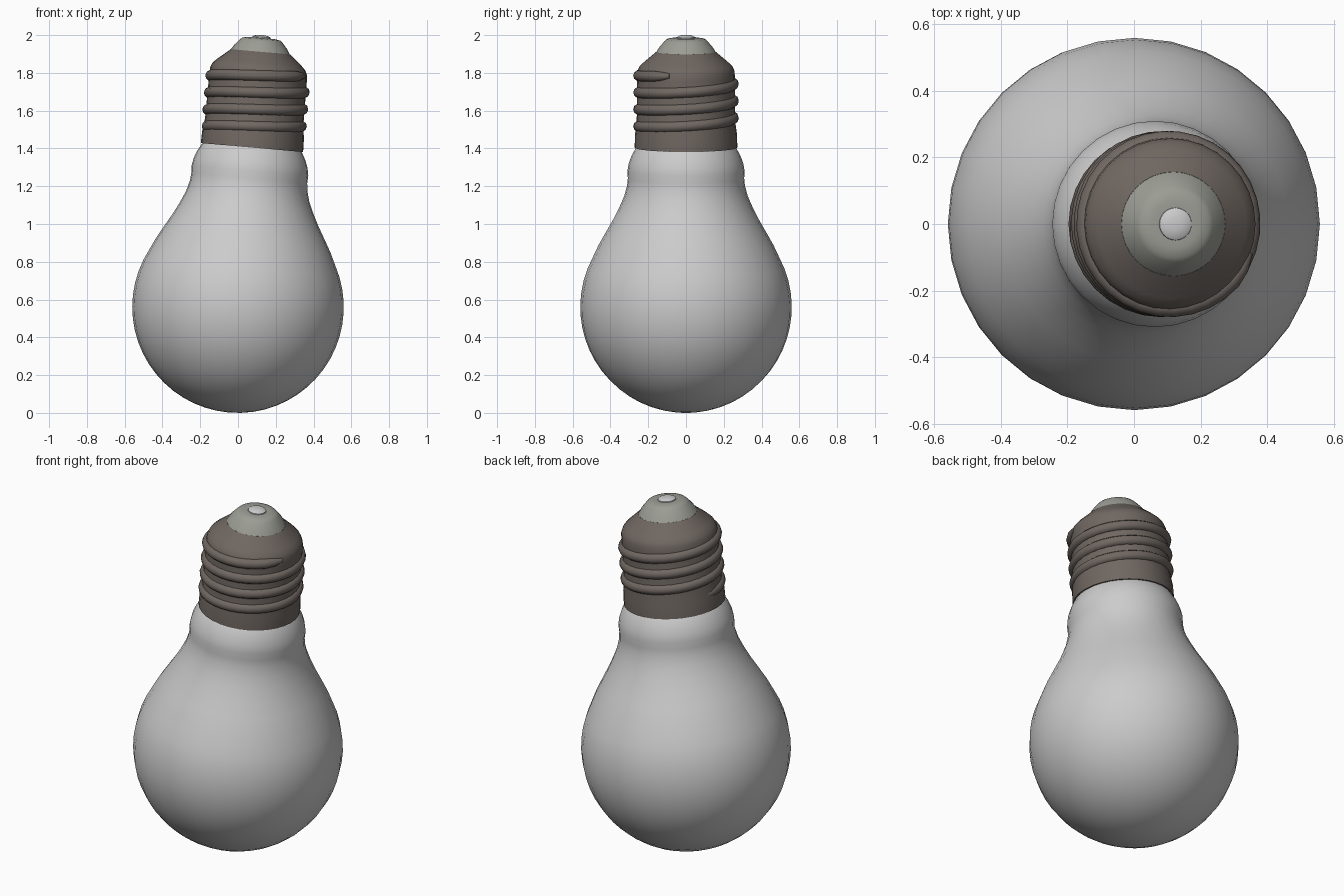
import bpy, bmesh, math
from mathutils import Matrix

if "Cube" in bpy.data.objects:
    bpy.data.objects.remove(bpy.data.objects["Cube"])

# Whole lamp leans about the centre of the globe
R = 0.56
LEAN = Matrix.Translation((0, 0, R)) @ Matrix.Rotation(math.radians(5), 4, 'Y')


def material(name, color):
    m = bpy.data.materials.new(name)
    m.diffuse_color = (*color, 1)
    m.use_nodes = True
    m.node_tree.nodes["Principled BSDF"].inputs["Base Color"].default_value = m.diffuse_color
    return m


def finish(name, bm, mat=None, angle=35):
    bmesh.ops.recalc_face_normals(bm, faces=bm.faces)
    me = bpy.data.meshes.new(name)
    bm.to_mesh(me)
    bm.free()
    ob = bpy.data.objects.new(name, me)
    bpy.context.collection.objects.link(ob)
    me.transform(LEAN)
    if mat:
        me.materials.append(mat)
    bpy.ops.object.select_all(action='DESELECT')
    ob.select_set(True)
    bpy.context.view_layer.objects.active = ob
    bpy.ops.object.shade_smooth_by_angle(angle=math.radians(angle))
    return ob


def lathe(name, profile, mat=None, segs=32, angle=35):
    """Spin (radius, height) points round the lamp axis."""
    bm = bmesh.new()
    vs = [bm.verts.new((r, 0, h)) for r, h in profile]
    es = [bm.edges.new(p) for p in zip(vs, vs[1:])]
    bmesh.ops.spin(bm, geom=vs + es, cent=(0, 0, 0), axis=(0, 0, 1),
                   angle=math.tau, steps=segs, use_merge=True)
    bmesh.ops.remove_doubles(bm, verts=bm.verts, dist=1e-5)
    return finish(name, bm, mat, angle)


metal = material("dark_metal", (0.16, 0.135, 0.12))
ceramic = material("grey_insulator", (0.33, 0.34, 0.30))

# Glass: round globe flowing into a collared neck
globe = [(R * math.sin(a), -R * math.cos(a))
         for a in (math.radians(118 * i / 18) for i in range(19))]
neck = [(0.463, 0.33), (0.425, 0.397), (0.386, 0.465), (0.353, 0.53),
        (0.327, 0.59), (0.312, 0.645), (0.308, 0.685), (0.31, 0.725),
        (0.303, 0.765), (0.288, 0.805), (0.266, 0.845), (0.245, 0.87), (0, 0.87)]
lathe("glass_bulb", globe + neck)

# Screw base: skirt, threaded wall and rounded shoulder
lathe("screw_base", [(0, 0.848), (0.272, 0.848), (0.27, 0.92), (0.261, 0.98),
                     (0.259, 1.22), (0.257, 1.255), (0.247, 1.278),
                     (0.225, 1.30), (0.157, 1.357), (0, 1.357)], metal)

# Raised thread: one right-handed helix with tapered ends
bm = bmesh.new()
start, sweep, pitch, sides = math.radians(135), math.radians(1285), 0.09, 10
steps = 115
rings = []
for i in range(steps + 1):
    t = i / steps
    a = start + sweep * t
    h = 1.487 - R + pitch * sweep * t / math.tau
    k = max(0.3, min(1, i / 5, (steps - i) / 3 + 0.5))
    ring = []
    for j in range(sides):
        b = math.tau * j / sides
        r = 0.251 + 0.029 * k * math.cos(b)
        ring.append(bm.verts.new((r * math.cos(a), r * math.sin(a),
                                  h + 0.029 * k * math.sin(b))))
    rings.append(ring)
for p, q in zip(rings, rings[1:]):
    for j in range(sides):
        n = (j + 1) % sides
        bm.faces.new((p[j], p[n], q[n], q[j]))
bm.faces.new(rings[0])
bm.faces.new(rings[-1])
finish("screw_thread", bm, metal, 50)

# Insulator cone and the end contact
lathe("insulator", [(0, 1.35), (0.157, 1.356), (0.14, 1.383), (0.115, 1.412),
                    (0.102, 1.424), (0.072, 1.43), (0.05, 1.43), (0, 1.43)], ceramic)
lathe("end_contact", [(0, 1.425), (0.05, 1.425), (0.048, 1.435),
                      (0.038, 1.441), (0.02, 1.445), (0, 1.446)])
